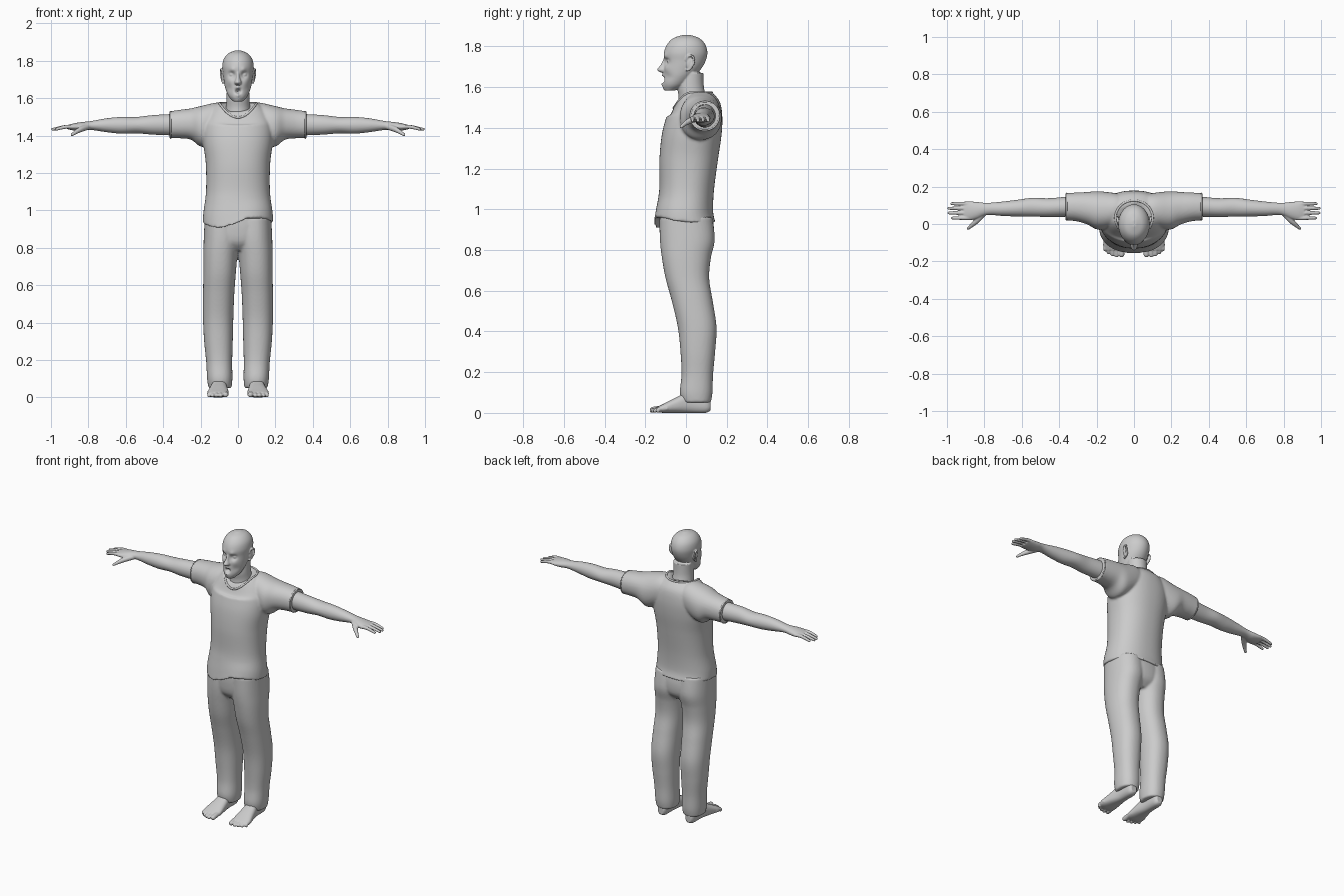
import bpy, bmesh, math
from mathutils import Vector, Matrix

if "Cube" in bpy.data.objects:
    bpy.data.objects.remove(bpy.data.objects["Cube"], do_unlink=True)

grey = bpy.data.materials.new("plain grey")
grey.use_nodes = True
grey.diffuse_color = (0.6, 0.6, 0.6, 1)
grey.node_tree.nodes["Principled BSDF"].inputs["Base Color"].default_value = grey.diffuse_color


def spline(keys, steps=6):
    """Smooth interpolation through rows of numbers."""
    rows = []
    for i in range(len(keys) - 1):
        before, start = keys[max(i - 1, 0)], keys[i]
        end, after = keys[i + 1], keys[min(i + 2, len(keys) - 1)]
        for k in range(steps):
            t = k / steps
            row = []
            for a, b, c, d in zip(before, start, end, after):
                bend = (2 * a - 5 * b + 4 * c - d) * t + (3 * b - a - 3 * c + d) * t * t
                row.append(b + 0.5 * t * (c - a + bend))
            rows.append(row)
    return rows + [list(keys[-1])]


def skin(bm, rings):
    """Closed shell through a list of equally sized rings."""
    rings = [[bm.verts.new(p) for p in ring] for ring in rings]
    count = len(rings[0])
    for low, high in zip(rings, rings[1:]):
        for i in range(count):
            j = (i + 1) % count
            bm.faces.new((low[i], low[j], high[j], high[i]))
    bm.faces.new(rings[0])
    bm.faces.new(rings[-1])


def loft(bm, axis, keys, side=1, power=1.0, warp=None, segments=48):
    """Rows hold a position on the axis, then low and high limits of the two other axes."""
    rings = []
    for pos, lo1, hi1, lo2, hi2 in spline(keys):
        ring = []
        for i in range(segments):
            angle = math.tau * i / segments
            c, s = math.cos(angle), math.sin(angle)
            a = (lo1 + hi1) / 2 + (hi1 - lo1) / 2 * math.copysign(abs(c) ** power, c)
            b = (lo2 + hi2) / 2 + (hi2 - lo2) / 2 * math.copysign(abs(s) ** power, s)
            p = Vector({"x": (pos, a, b), "y": (a, pos, b), "z": (a, b, pos)}[axis])
            if warp:
                warp(p)
            p.x *= side
            ring.append(p)
        rings.append(ring)
    skin(bm, rings)


def body_loft(bm, keys, **options):
    """Upright loft, symmetric in x: rows of height, half width, front, back."""
    loft(bm, "z", [(z, -w, w, f, b) for z, w, f, b in keys], **options)


def tube(bm, keys, side=1, segments=12):
    """Round tube with rounded ends: rows of x, y, z, radius."""
    rows = spline(keys, 5)
    points = [Vector((x * side, y, z)) for x, y, z, r in rows]
    rings = []

    def add(centre, direction, radius):
        turn = direction.to_track_quat("Z", "Y")
        rings.append([centre + turn @ Vector((math.cos(t), math.sin(t), 0)) * radius
                      for t in (math.tau * i / segments for i in range(segments))])

    for i, p in enumerate(points):
        direction = (points[min(i + 1, len(points) - 1)] - points[max(i - 1, 0)]).normalized()
        add(p, direction, rows[i][3])
    for f in (0.5, 0.9):
        r = rows[-1][3]
        add(points[-1] + direction * r * f, direction, r * math.sqrt(1 - f * f))
    skin(bm, rings)


def ball(bm, centre, radii):
    place = Matrix.Translation(centre) @ Matrix.Diagonal((*radii, 1))
    bmesh.ops.create_uvsphere(bm, u_segments=24, v_segments=16, radius=1, matrix=place)


def finish(bm, name, voxel, rounds):
    """Fuse the shells of one part into a smooth surface."""
    bmesh.ops.recalc_face_normals(bm, faces=bm.faces)
    mesh = bpy.data.meshes.new(name)
    bm.to_mesh(mesh)
    bm.free()
    mesh.materials.append(grey)
    obj = bpy.data.objects.new(name, mesh)
    bpy.context.collection.objects.link(obj)
    fuse = obj.modifiers.new("fuse", "REMESH")
    fuse.mode = "VOXEL"
    fuse.voxel_size = voxel
    fuse.use_smooth_shade = True
    soften = obj.modifiers.new("soften", "SMOOTH")
    soften.factor = 0.5
    soften.iterations = rounds


# Head: x, z, spread and depth of each facial dent or bump
FACE = [(0.033, 1.725, 0.016, 0.018), (0.03, 1.752, 0.014, -0.006),
        (0.045, 1.69, 0.02, -0.006), (0.05, 1.65, 0.018, 0.005),
        (0, 1.637, 0.012, 0.03), (0, 1.656, 0.012, -0.012),
        (0, 1.617, 0.01, -0.009), (0, 1.595, 0.018, -0.005)]


def sculpt_face(p):
    if p.y < -0.03:
        p.y += sum(depth * math.exp(-((abs(p.x) - x) ** 2 + (p.z - z) ** 2) / size ** 2)
                   for x, z, size, depth in FACE)


head = bmesh.new()
body_loft(head, [(1.583, .026, -.103, -.05), (1.61, .05, -.112, 0), (1.65, .067, -.11, .04),
                 (1.69, .075, -.108, .075), (1.73, .08, -.108, .097), (1.77, .084, -.108, .105),
                 (1.81, .076, -.092, .094), (1.84, .051, -.062, .065), (1.856, .012, -.015, .02)],
          warp=sculpt_face, segments=96)
# Neck and nose
body_loft(head, [(1.44, .08, -.05, .11), (1.54, .066, -.036, .1),
                 (1.6, .061, -.042, .088), (1.67, .06, -.03, .085)])
body_loft(head, [(1.745, .008, -.108, -.08), (1.71, .011, -.124, -.08),
                 (1.685, .019, -.142, -.08), (1.672, .015, -.125, -.08)])
for side in (1, -1):
    # Eyes and ears
    ball(head, (side * .033, -.079, 1.725), (.014, .013, .012))
    ball(head, (side * .08, .018, 1.715), (.009, .018, .032))
    tube(head, [(.082, .0, 1.73, .005), (.087, .012, 1.752, .006), (.092, .034, 1.75, .006),
                (.09, .038, 1.72, .006), (.083, .02, 1.69, .006), (.08, .006, 1.682, .006)], side)
finish(head, "head_and_neck", 0.004, 2)


# Shirt with a wavy hem and a scooped neckline
def scoop(y):
    return 0.085 * (max(0.03 - y, 0) / 0.095) ** 2


def shape_shirt(p):
    if p.z < 1.06:
        front = min(max(-p.y / 0.08, 0), 1)
        p.z += 0.03 * front * math.sin(math.pi * p.x / 0.2) * (1.06 - p.z) / 0.12
    if p.z > 1.46:
        p.z -= scoop(p.y) * (p.z - 1.46) / 0.115


shirt = bmesh.new()
body_loft(shirt, [(.935, .188, -.157, .145), (.99, .185, -.148, .133), (1.1, .171, -.131, .138),
                  (1.25, .172, -.13, .158), (1.37, .187, -.118, .175), (1.46, .185, -.095, .178),
                  (1.53, .15, -.076, .165), (1.575, .102, -.06, .126)],
          power=0.88, warp=shape_shirt, segments=72)
for side in (1, -1):
    loft(shirt, "x", [(.03, .03, .15, 1.42, 1.55), (.1, -.01, .165, 1.38, 1.577),
                      (.19, -.03, .175, 1.34, 1.56), (.25, -.002, .171, 1.378, 1.546),
                      (.31, .015, .168, 1.386, 1.538), (.365, .02, .165, 1.386, 1.53)],
         side, power=0.92)
finish(shirt, "shirt", 0.007, 4)


# Hem bands on the sleeves and around the neckline
def band(name, points, radius):
    curve = bpy.data.curves.new(name, "CURVE")
    curve.dimensions = "3D"
    curve.bevel_depth = radius
    line = curve.splines.new("POLY")
    line.points.add(len(points) - 1)
    for target, p in zip(line.points, points):
        target.co = (*p, 1)
    line.use_cyclic_u = True
    curve.materials.append(grey)
    bpy.context.collection.objects.link(bpy.data.objects.new(name, curve))


turns = [math.tau * i / 48 for i in range(48)]
collar = []
for t in turns:
    y = 0.033 + 0.093 * math.sin(t)
    collar.append((0.1 * math.cos(t), y, 1.573 - scoop(y)))
band("collar", collar, 0.006)
for side, label in ((1, "left"), (-1, "right")):
    band(label + "_sleeve_hem",
         [(side * .36, .0925 + .07 * math.cos(t), 1.458 + .07 * math.sin(t)) for t in turns], 0.005)

# Trousers
trousers = bmesh.new()
body_loft(trousers, [(.785, .08, -.08, .09), (.83, .165, -.118, .13),
                     (.9, .178, -.13, .138), (.98, .176, -.13, .125)], power=0.9)
for side in (1, -1):
    loft(trousers, "z", [(.05, .035, .158, -.018, .122), (.1, .03, .165, -.03, .13),
                         (.19, .031, .17, -.022, .133), (.3, .028, .181, -.027, .143),
                         (.42, .025, .187, -.04, .15), (.55, .02, .187, -.07, .131),
                         (.66, .012, .185, -.1, .114), (.76, .003, .185, -.118, .122),
                         (.85, -.01, .183, -.128, .141), (.96, -.01, .178, -.13, .13)],
         side, power=0.9)
finish(trousers, "trousers", 0.007, 4)

for side, label in ((1, "left"), (-1, "right")):
    # Arm and palm
    arm = bmesh.new()
    loft(arm, "x", [(.32, .04, .15, 1.4, 1.517), (.45, .037, .138, 1.405, 1.51),
                    (.54, .04, .14, 1.412, 1.5), (.62, .04, .13, 1.41, 1.5),
                    (.7, .043, .12, 1.418, 1.493), (.785, .048, .113, 1.43, 1.478),
                    (.84, .028, .118, 1.425, 1.472), (.88, .02, .121, 1.428, 1.465),
                    (.91, .024, .119, 1.434, 1.457)], side)
    # Fingers and thumb
    for y, tip in ((.032, .972), (.059, .99), (.084, .991), (.109, .975)):
        tube(arm, [(.87, y, 1.447, .011), (.92, y, 1.447, .0105),
                   (tip, y, 1.434, .008)], side)
    tube(arm, [(.8, .06, 1.448, .016), (.84, .018, 1.434, .015),
               (.868, -.008, 1.418, .011), (.888, -.024, 1.404, .008)], side)
    finish(arm, label + "_arm", 0.004, 3)

    # Foot and toes
    foot = bmesh.new()
    loft(foot, "y", [(.12, .08, .12, .012, .06), (.095, .068, .132, 0, .09),
                     (.02, .064, .137, 0, .105), (-.05, .055, .152, 0, .075),
                     (-.11, .05, .165, 0, .045), (-.14, .058, .155, .004, .03)],
         side, power=0.8)
    for x, tip, r in ((.066, -.164, .015), (.093, -.168, .011), (.115, -.162, .011),
                      (.136, -.152, .01), (.155, -.137, .01)):
        tube(foot, [(x, -.09, .022, r), (x, -.13, .02, r), (x, tip, r, r)], side)
    finish(foot, label + "_foot", 0.004, 3)
